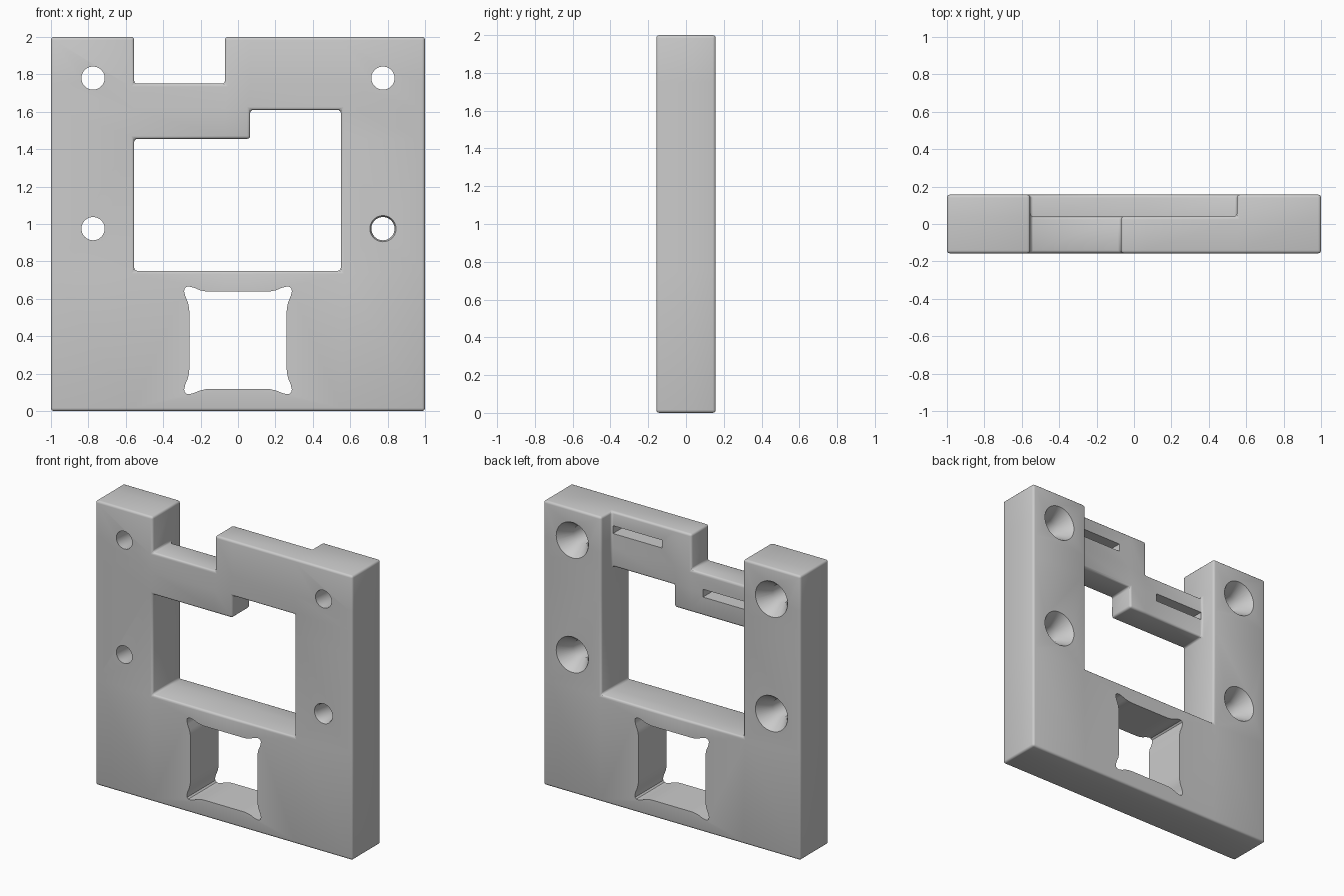
import bpy, bmesh, math

cube = bpy.data.objects.get("Cube")
if cube:
    bpy.data.objects.remove(cube, do_unlink=True)

grey = bpy.data.materials.new("plain grey")
grey.use_nodes = True
colour = (0.6, 0.6, 0.6, 1)
grey.diffuse_color = colour
grey.node_tree.nodes["Principled BSDF"].inputs["Base Color"].default_value = colour

FRONT, STEP, BACK = -0.157, 0.04, 0.157
LEFT, RIGHT = -0.555, 0.55


def finish(name, bm, helper=False):
    bmesh.ops.recalc_face_normals(bm, faces=bm.faces)
    mesh = bpy.data.meshes.new(name)
    bm.to_mesh(mesh)
    bm.free()
    mesh.materials.append(grey)
    ob = bpy.data.objects.new(name, mesh)
    bpy.context.collection.objects.link(ob)
    ob.hide_render = helper
    ob.hide_viewport = helper
    return ob


def loft(bm, rings):
    """Closed solid through matching rings of points."""
    rows = [[bm.verts.new(p) for p in ring] for ring in rings]
    for a, b in zip(rows, rows[1:]):
        for i in range(len(a)):
            j = (i + 1) % len(a)
            bm.faces.new((a[i], a[j], b[j], b[i]))
    bm.faces.new(rows[0])
    bm.faces.new(rows[-1])


def box(bm, x0, x1, y0, y1, z0, z1):
    loft(bm, [[(x0, y, z0), (x1, y, z0), (x1, y, z1), (x0, y, z1)] for y in (y0, y1)])


# Plate body: filled cells between the cut lines
xs = [-1, LEFT, -0.07, 0.065, RIGHT, 1]
ys = [FRONT, STEP, BACK]
zs = [0, 0.75, 1.455, 1.61, 1.75, 2]


def filled(i, j, k):
    if not (0 <= i < 5 and 0 <= j < 2 and 0 <= k < 5):
        return False
    if i in (0, 4) or k == 0:
        return True                      # side pillars and base
    if j == 1 or k == 1:
        return False                     # back recess and window
    if k == 2:
        return i < 3                     # low half of the stepped bridge
    return k == 3 or i > 1               # high half, beside the top notch


bm = bmesh.new()
grid = {}


def corner(i, j, k):
    if (i, j, k) not in grid:
        grid[i, j, k] = bm.verts.new((xs[i], ys[j], zs[k]))
    return grid[i, j, k]


for i in range(5):
    for j in range(2):
        for k in range(5):
            if not filled(i, j, k):
                continue
            cell = (i, j, k)
            for axis in range(3):
                for side in (0, 1):
                    beside = list(cell)
                    beside[axis] += 2 * side - 1
                    if filled(*beside):
                        continue
                    quad = []
                    for u, v in ((0, 0), (1, 0), (1, 1), (0, 1)):
                        c = list(cell)
                        c[axis] += side
                        c[(axis + 1) % 3] += u
                        c[(axis + 2) % 3] += v
                        quad.append(corner(*c))
                    bm.faces.new(quad if side else quad[::-1])
plate = finish("mounting_plate", bm)

# Countersunk screw holes
bm = bmesh.new()
for x in (-0.775, 0.775):
    for z in (0.975, 1.78):
        lip = 0.07 if x > 0 and z < 1 else 0.062
        profile = [(-0.3, lip), (FRONT, lip), (-0.14, 0.062), (0.055, 0.062),
                   (BACK, 0.125), (0.3, 0.125)]
        loft(bm, [[(x + r * math.cos(t * math.tau / 48), y, z + r * math.sin(t * math.tau / 48))
                   for t in range(48)] for y, r in profile])
screw_holes = finish("screw_hole_cutter", bm, True)

# Square socket with flared corner reliefs
flare = [(0.26, 0.14), (0.261, 0.17), (0.268, 0.203), (0.282, 0.237),
         (0.288, 0.262), (0.286, 0.276), (0.281, 0.281)]
quarter = flare + [(b, a) for a, b in flare[-2::-1]]
outline = []
for turn in range(4):
    outline += quarter
    quarter = [(-b, a) for a, b in quarter]
bm = bmesh.new()
loft(bm, [[(x, y, z + 0.378) for x, z in outline] for y in (-0.3, 0.3)])
socket = finish("socket_cutter", bm, True)

# Narrow slots in the back of the bridge
bm = bmesh.new()
box(bm, 0.16, RIGHT - 0.01, -0.11, 0.1, 1.845, 1.9)
box(bm, LEFT + 0.01, -0.16, -0.11, 0.1, 1.585, 1.64)
slots = finish("slot_cutter", bm, True)

# Rounded edges first, then the crisp cuts
bevel = plate.modifiers.new("rounded edges", "BEVEL")
bevel.width = 0.016
bevel.segments = 3
bevel.limit_method = "ANGLE"
for cutter in (screw_holes, socket, slots):
    cut = plate.modifiers.new(cutter.name, "BOOLEAN")
    cut.operation = "DIFFERENCE"
    cut.solver = "EXACT"
    cut.object = cutter

bpy.ops.object.select_all(action="DESELECT")
plate.select_set(True)
bpy.context.view_layer.objects.active = plate
for name in [m.name for m in plate.modifiers]:
    bpy.ops.object.modifier_apply(modifier=name)
for cutter in (screw_holes, socket, slots):
    bpy.data.objects.remove(cutter, do_unlink=True)
bpy.ops.object.shade_smooth_by_angle(angle=math.radians(35))
